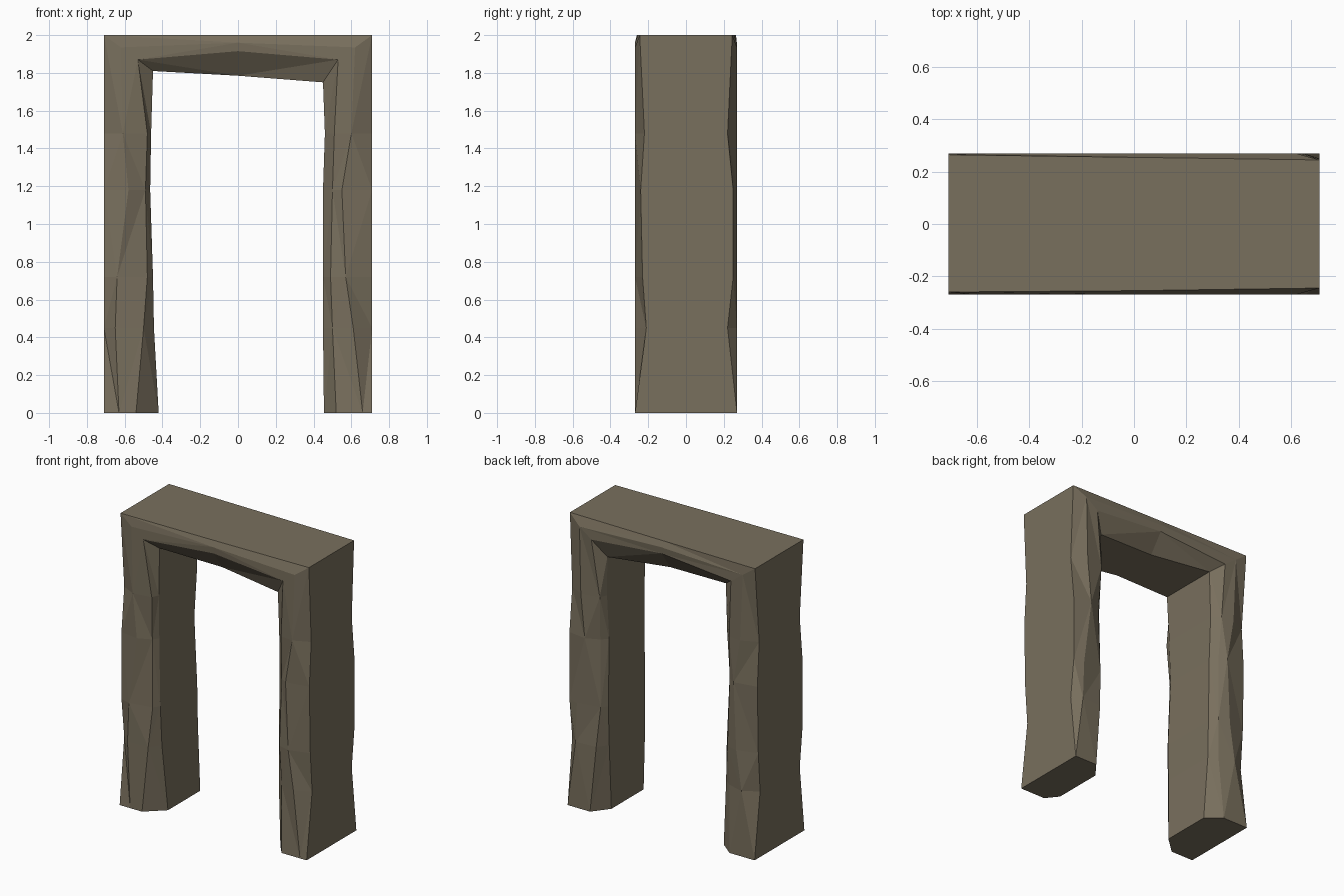
import bpy, bmesh

if "Cube" in bpy.data.objects:
    bpy.data.objects.remove(bpy.data.objects["Cube"])

# Worn front edge of each leg, foot to shoulder:
# height, outer-edge depth, ridge x, chamfer x, chamfer depth, inner depth
LEFT_WEAR = [
    (0.00, 0.27, 0.63, 0.54, 0.27, 0.16),
    (0.45, 0.22, 0.65, 0.50, 0.26, 0.19),
    (0.72, 0.25, 0.64, 0.48, 0.24, 0.20),
    (1.18, 0.25, 0.58, 0.49, 0.23, 0.19),
    (1.48, 0.22, 0.61, 0.48, 0.25, 0.20),
]
RIGHT_WEAR = [
    (0.00, 0.27, 0.66, 0.52, 0.27, 0.19),
    (0.45, 0.21, 0.61, 0.50, 0.24, 0.20),
    (0.72, 0.23, 0.57, 0.49, 0.25, 0.20),
    (1.18, 0.24, 0.55, 0.50, 0.24, 0.19),
    (1.48, 0.22, 0.60, 0.51, 0.26, 0.21),
]
LEFT_INNER = [0.42, 0.445, 0.45, 0.465, 0.46]
RIGHT_INNER = [0.455, 0.45, 0.45, 0.45, 0.46]


def leg_half(row, inner, sx, sy):
    z, yo, xr, xc, yc, yi = row
    return [(sx * 0.71, sy * yo, z), (sx * xr, sy * 0.27, z),
            (sx * xc, sy * yc, z), (sx * inner, sy * yi, z)]


def corner_half(sx, sy, yo, z_in):
    return [(sx * 0.71, sy * yo, 2.0), (sx * 0.62, sy * 0.27, 1.935),
            (sx * 0.53, sy * 0.27, 1.87), (sx * 0.45, sy * 0.21, z_in)]


def beam_half(sy):
    return [(0, sy * 0.255, 2.0), (0, sy * 0.27, 1.96),
            (0, sy * 0.265, 1.915), (0, sy * 0.17, 1.785)]


def ring(front, back):
    return front + back[::-1]


def leg_rings(front_rows, back_rows, inner, sx):
    return [ring(leg_half(f, i, sx, -1), leg_half(b, i, sx, 1))
            for f, b, i in zip(front_rows, back_rows, inner)]


# Sections follow the doorway: up the left leg, across, down the right leg
rings = leg_rings(LEFT_WEAR, RIGHT_WEAR, LEFT_INNER, -1)
rings.append(ring(corner_half(-1, -1, 0.26, 1.81), corner_half(-1, 1, 0.265, 1.81)))
rings.append(ring(beam_half(-1), beam_half(1)))
rings.append(ring(corner_half(1, -1, 0.245, 1.75), corner_half(1, 1, 0.245, 1.75)))
rings += leg_rings(RIGHT_WEAR, LEFT_WEAR, RIGHT_INNER, 1)[::-1]

bm = bmesh.new()
loops = [[bm.verts.new(p) for p in r] for r in rings]
chips = []
for k, (a, b) in enumerate(zip(loops, loops[1:])):
    n = len(a)
    for j in range(n):
        m = (j + 1) % n
        quad = (a[j], a[m], b[m], b[j])
        if j in (n - 1, 3):          # flat outer and inner faces
            bm.faces.new(quad)
        elif (j + k) % 2:            # chipped faces, alternating diagonals
            bm.faces.new((quad[0], quad[1], quad[2]))
            bm.faces.new((quad[0], quad[2], quad[3]))
        else:
            bm.faces.new((quad[0], quad[1], quad[3]))
            bm.faces.new((quad[1], quad[2], quad[3]))
# Feet
bm.faces.new(loops[0])
bm.faces.new(loops[-1])
bmesh.ops.recalc_face_normals(bm, faces=bm.faces)

mesh = bpy.data.meshes.new("door_frame")
bm.to_mesh(mesh)
bm.free()
frame = bpy.data.objects.new("door_frame", mesh)
bpy.context.collection.objects.link(frame)

# Weathered wood colour
wood = bpy.data.materials.new("weathered_wood")
wood.diffuse_color = (0.19, 0.16, 0.11, 1)
wood.use_nodes = True
wood.node_tree.nodes["Principled BSDF"].inputs["Base Color"].default_value = wood.diffuse_color
mesh.materials.append(wood)
